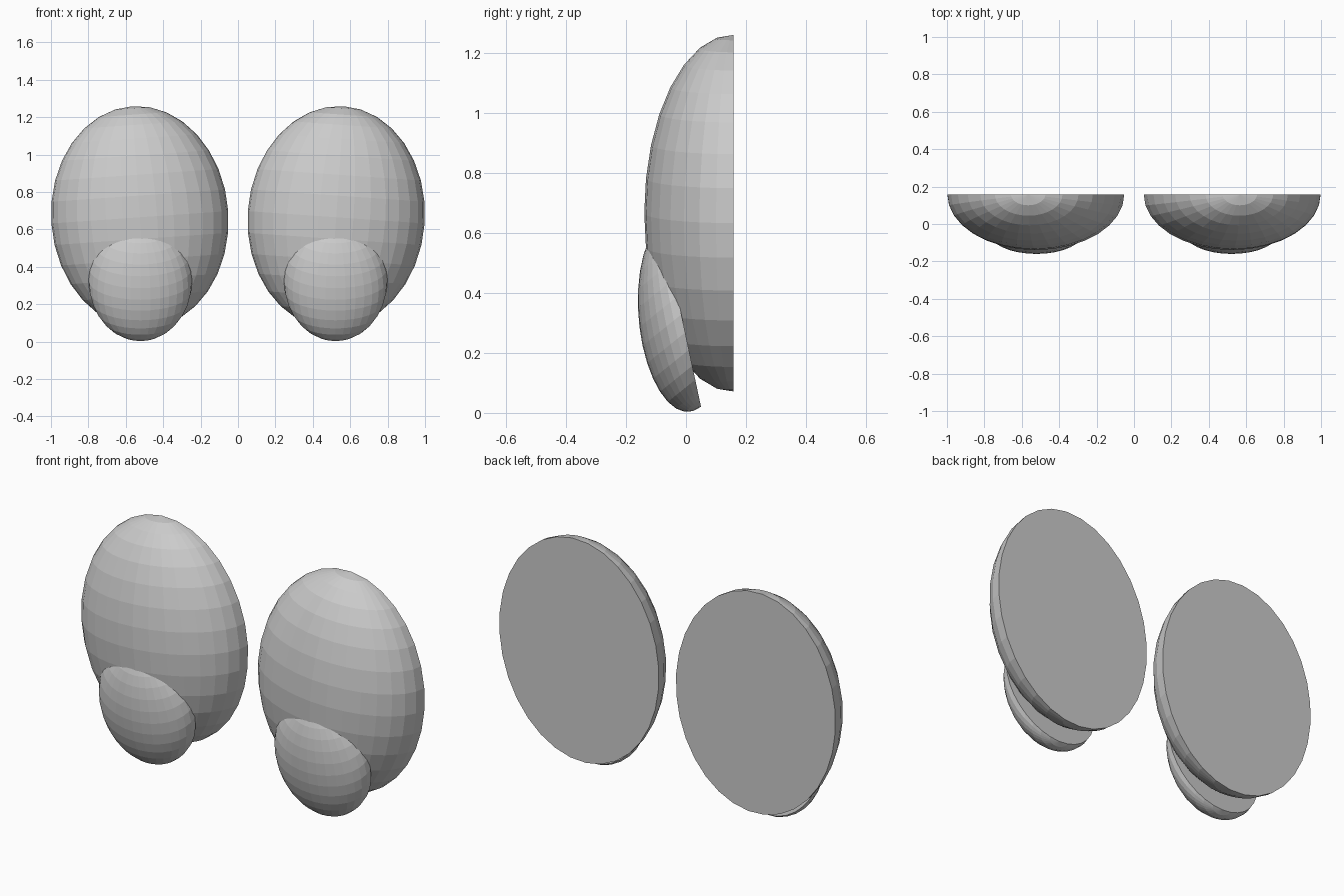
import bpy, bmesh
from math import radians
from mathutils import Matrix

if "Cube" in bpy.data.objects:
    bpy.data.objects.remove(bpy.data.objects["Cube"])


def half_ellipsoid(name, matrix):
    """Front half of a faceted sphere with a flat capped back, mirrored in x."""
    bm = bmesh.new()
    bmesh.ops.create_uvsphere(bm, u_segments=32, v_segments=16, radius=1)
    back = [v for v in bm.verts if v.co.y > 1e-4]
    bmesh.ops.delete(bm, geom=back, context='VERTS')
    rim = [e for e in bm.edges if e.is_boundary]
    bmesh.ops.contextual_create(bm, geom=rim)
    bm.transform(matrix)
    bmesh.ops.recalc_face_normals(bm, faces=bm.faces)
    mesh = bpy.data.meshes.new(name)
    bm.to_mesh(mesh)
    bm.free()
    obj = bpy.data.objects.new(name, mesh)
    bpy.context.collection.objects.link(obj)
    obj.modifiers.new("mirror", 'MIRROR').use_mirror_merge = False
    return obj


def move(x, y, z):
    return Matrix.Translation((x, y, z))


def scale(x, y, z):
    return Matrix.Diagonal((x, y, z, 1))


# Large upright ovals, tops leaning slightly outward
half_ellipsoid("large_oval",
               move(0.525, 0.158, 0.665)
               @ Matrix.Rotation(radians(4), 4, 'Y')
               @ scale(0.474, 0.297, 0.595))

# Small ovals tipped forward, then flattened front to back
half_ellipsoid("small_oval",
               move(0.522, -0.0155, 0.328)
               @ scale(1, 0.514, 1)
               @ Matrix.Rotation(radians(22.5), 4, 'X')
               @ scale(0.277, 0.272, 0.333))
